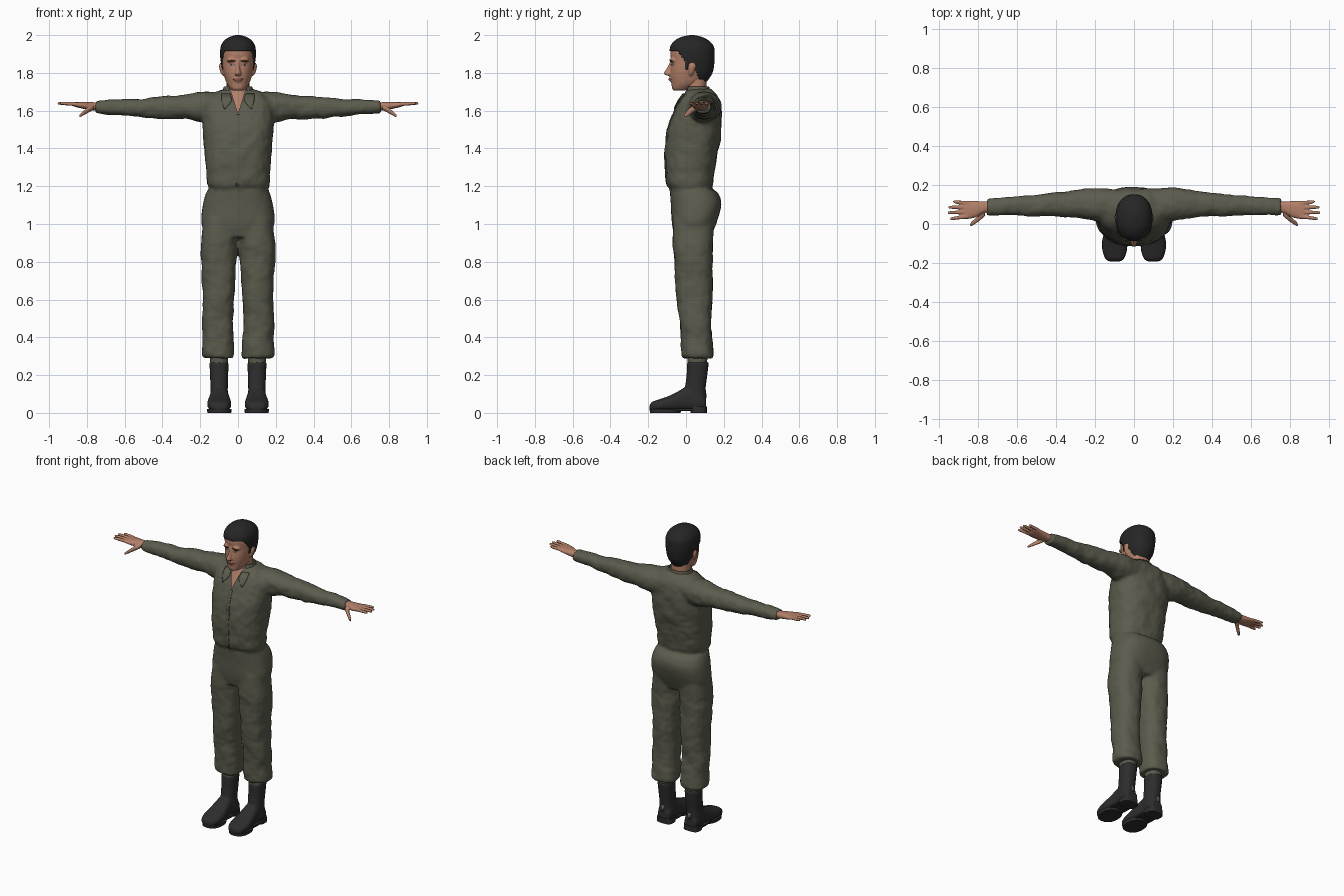
import bpy, bmesh, math
from mathutils import Vector, noise
from mathutils.bvhtree import BVHTree

if "Cube" in bpy.data.objects:
    bpy.data.objects.remove(bpy.data.objects["Cube"], do_unlink=True)


def material(name, rgb):
    m = bpy.data.materials.new(name)
    m.use_nodes = True
    m.diffuse_color = (*rgb, 1)
    bsdf = m.node_tree.nodes["Principled BSDF"]
    bsdf.inputs["Base Color"].default_value = (*rgb, 1)
    bsdf.inputs["Roughness"].default_value = 0.8
    return m


olive = material("olive cloth", (0.105, 0.105, 0.075))
skin = material("skin", (0.45, 0.215, 0.14))
black = material("black hair", (0.019, 0.019, 0.02))
leather = material("black leather", (0.026, 0.026, 0.027))
brown = material("dark brown", (0.06, 0.03, 0.02))
lip = material("lips", (0.28, 0.1, 0.075))
white = material("eye white", (0.5, 0.42, 0.37))
grey = material("grey patch", (0.13, 0.13, 0.12))
BOTH = (1, -1)


def spline(rows, steps):
    """Catmull-Rom interpolation between cross-section rows."""
    out = []
    for i in range(len(rows) - 1):
        a, b, c, d = (rows[max(0, min(len(rows) - 1, i + k))] for k in (-1, 0, 1, 2))
        for s in range(steps):
            t = s / steps
            out.append([0.5 * (2 * q + (r - p) * t + (2 * p - 5 * q + 4 * r - w) * t * t
                               + (3 * q - p - 3 * r + w) * t ** 3)
                        for p, q, r, w in zip(a, b, c, d)])
    return out + [list(rows[-1])]


def loft(bm, axis, rows, power=2.3, segs=32, steps=4, sides=(1,), caps=True):
    """Tube along an axis; each row is position, then low and high of both other axes."""
    for side in sides:
        rings = []
        for t, a0, a1, b0, b1 in spline(rows, steps):
            ring = []
            for k in range(segs):
                u = 2 * math.pi * k / segs
                c, s = math.cos(u), math.sin(u)
                a = (a0 + a1) / 2 + (a1 - a0) / 2 * math.copysign(abs(c) ** (2 / power), c)
                b = (b0 + b1) / 2 + (b1 - b0) / 2 * math.copysign(abs(s) ** (2 / power), s)
                x, y, z = {"x": (t, a, b), "y": (a, t, b), "z": (a, b, t)}[axis]
                ring.append(bm.verts.new((side * x, y, z)))
            rings.append(ring)
        for r, q in zip(rings, rings[1:]):
            for k in range(segs):
                n = (k + 1) % segs
                bm.faces.new((r[k], r[n], q[n], q[k]))
        if caps:
            bm.faces.new(rings[0])
            bm.faces.new(rings[-1])


def finish(name, bm, mat, voxel=0, relax=0):
    """Turn a bmesh into a smooth object, optionally fusing its overlapping parts."""
    bmesh.ops.recalc_face_normals(bm, faces=bm.faces[:])
    me = bpy.data.meshes.new(name)
    bm.to_mesh(me)
    bm.free()
    ob = bpy.data.objects.new(name, me)
    bpy.context.collection.objects.link(ob)
    if voxel:
        mod = ob.modifiers.new("fuse", "REMESH")
        mod.mode, mod.voxel_size = "VOXEL", voxel
        soft = ob.modifiers.new("relax", "SMOOTH")
        soft.factor, soft.iterations = 0.5, relax
        dg = bpy.context.evaluated_depsgraph_get()
        fused = bpy.data.meshes.new_from_object(ob.evaluated_get(dg))
        ob.modifiers.clear()
        ob.data = fused
    ob.data.materials.clear()
    ob.data.materials.append(mat)
    ob.data.shade_smooth()
    ob.data.set_sharp_from_angle(angle=math.radians(50))
    return ob


def surface(ob):
    """Search tree used to lay plates on an object."""
    bm = bmesh.new()
    bm.from_mesh(ob.data)
    tree = BVHTree.FromBMesh(bm)
    bm.free()
    return tree


def patch(name, tree, rows, mat, lift=0.002, sides=BOTH, cols=6, direction=1):
    """Thin plate laid on a surface; each row is height, left x, right x."""
    bm = bmesh.new()
    for side in sides:
        grid = []
        for z, x0, x1 in rows:
            line = []
            for k in range(cols + 1):
                x = side * (x0 + (x1 - x0) * k / cols)
                hit = tree.ray_cast(Vector((x, -direction, z)), Vector((0, direction, 0)))[0]
                line.append(bm.verts.new((x, (hit.y if hit else 0.0) - lift * direction, z)))
            grid.append(line)
        for r, q in zip(grid, grid[1:]):
            for k in range(cols):
                bm.faces.new((r[k], r[k + 1], q[k + 1], q[k]))
    thicken(finish(name, bm, mat), .004, 0)


def thicken(ob, depth, offset=-1):
    mod = ob.modifiers.new("thickness", "SOLIDIFY")
    mod.thickness, mod.offset = depth, offset


def oval(cx, cz, rx, rz, n=6):
    angles = [math.pi * (i / n - 0.5) * 0.96 for i in range(n + 1)]
    return [(cz + rz * math.sin(a), cx - rx * math.cos(a), cx + rx * math.cos(a)) for a in angles]


# Overalls: trunk, legs and sleeves fused into one garment
bm = bmesh.new()
trunk = [(.93, .15, -.06, .13), (1.0, .192, -.075, .16), (1.1, .186, -.08, .187), (1.16, .17, -.085, .17),
         (1.19, .158, -.088, .135), (1.21, .166, -.102, .142), (1.3, .172, -.11, .156), (1.4, .18, -.11, .172),
         (1.5, .187, -.097, .186), (1.6, .19, -.064, .187), (1.66, .175, -.035, .175), (1.7, .12, 0, .145),
         (1.715, .075, .015, .125)]
loft(bm, "z", [(z, -w, w, f, b) for z, w, f, b in trunk], 2.5, 48)
loft(bm, "z", [(.29, .024, .182, -.015, .143), (.31, .021, .192, -.022, .146), (.4, .024, .186, -.028, .138),
               (.5, .026, .19, -.036, .132), (.6, .022, .184, -.05, .138), (.7, .016, .19, -.056, .14),
               (.8, .01, .196, -.062, .14), (.9, .004, .196, -.07, .142), (1.03, .002, .18, -.068, .15)],
     2.4, 40, sides=BOTH)
loft(bm, "x", [(.1, .0, .18, 1.54, 1.7), (.2, .015, .185, 1.54, 1.698), (.28, .03, .177, 1.555, 1.685),
               (.4, .04, .162, 1.555, 1.675), (.5, .04, .15, 1.565, 1.665), (.62, .042, .14, 1.575, 1.66),
               (.74, .044, .133, 1.585, 1.655), (.755, .047, .13, 1.588, 1.652)], 2.2, 32, sides=BOTH)
overalls = finish("overalls", bm, olive, 0.01, 4)

# Soft cloth folds, then the V-shaped neck opening
bm = bmesh.new()
bm.from_mesh(overalls.data)
for v in bm.verts:
    p = v.co
    fold = noise.noise(Vector((p.x * 14, p.y * 9, p.z * 13))) + .5 * noise.noise(p * 32)
    calm = .3 if .9 < p.z < 1.18 and abs(p.x) < .25 else 1
    v.co = p + v.normal * fold * .006 * calm
for side in BOTH:
    front = [f for f in bm.faces if f.calc_center_median().z > 1.55 and f.calc_center_median().y < .06
             and abs(f.calc_center_median().x) < .1]
    geom = front + list({e for f in front for e in f.edges}) + list({v for f in front for v in f.verts})
    bmesh.ops.bisect_plane(bm, geom=geom, dist=1e-5, plane_co=(0, 0, 1.585), plane_no=(side, 0, -.314))
opening = [f for f in bm.faces if f.calc_center_median().y < .05
           and abs(f.calc_center_median().x) < (f.calc_center_median().z - 1.585) * .314]
bmesh.ops.delete(bm, geom=opening, context="FACES")
bm.to_mesh(overalls.data)
bm.free()
cloth = surface(overalls)

# Collar: standing band and two front flaps
bm = bmesh.new()
loft(bm, "z", [(1.67, -.095, .095, -.02, .145), (1.7, -.083, .083, -.01, .132), (1.728, -.075, .075, 0, .122)],
     2.2, 48, caps=False)
gap = [f for f in bm.faces if f.calc_center_median().y < .02 and abs(f.calc_center_median().x) < .05]
bmesh.ops.delete(bm, geom=gap, context="FACES")
thicken(finish("collar_band", bm, olive), .008)
patch("collar_flaps", cloth, [(1.61, .068, .074), (1.63, .05, .08), (1.655, .032, .086), (1.69, .042, .088)],
      olive, .006)
patch("front_placket", cloth, [(1.2 + .02 * i, -.009, .009) for i in range(20)], olive, .001, (1,))

# Neck and chest
bm = bmesh.new()
loft(bm, "z", [(1.54, -.075, .075, -.07, .1), (1.6, -.075, .075, -.05, .11), (1.66, -.066, .066, -.02, .112),
               (1.71, -.06, .06, .0, .108), (1.78, -.06, .06, -.005, .108)])
finish("neck", bm, skin)

# Head with nose, brow, lips and ears
bm = bmesh.new()
skull = [(1.706, .028, -.064, -.01), (1.718, .042, -.074, .03), (1.745, .06, -.077, .08), (1.78, .072, -.083, .115),
         (1.82, .081, -.082, .132), (1.86, .085, -.078, .138), (1.9, .085, -.083, .138), (1.94, .08, -.075, .132),
         (1.97, .06, -.045, .105), (1.984, .03, -.01, .07)]
loft(bm, "z", [(z, -w, w, f, b) for z, w, f, b in skull], 2.2, 48)
ridge = [(1.784, .011, -.09, -.06), (1.79, .018, -.112, -.06), (1.8, .016, -.117, -.06), (1.825, .01, -.102, -.06),
         (1.85, .009, -.088, -.06), (1.87, .014, -.084, -.06)]
loft(bm, "z", [(z, -w, w, f, b) for z, w, f, b in ridge], 2, 16)
loft(bm, "z", [(1.75, -.02, .02, -.08, -.05), (1.766, -.026, .026, -.091, -.05), (1.782, -.018, .018, -.084, -.05)], 2, 16)
loft(bm, "z", [(1.856, .012, .05, -.078, -.04), (1.866, .008, .06, -.087, -.03), (1.88, .012, .05, -.08, -.04)],
     2, 16, sides=BOTH)
loft(bm, "z", [(1.785, .07, .083, .018, .03), (1.8, .07, .092, .014, .04), (1.83, .075, .1, .012, .052),
               (1.848, .075, .097, .016, .05), (1.855, .078, .09, .024, .042)], 2, 16, sides=BOTH)
face = surface(finish("head", bm, skin, .0045, 3))

# Painted face details
patch("eye_whites", face, oval(.033, 1.843, .014, .005), white, .0)
patch("irises", face, oval(.033, 1.843, .0055, .005), brown, .001)
patch("eyebrows", face, oval(.035, 1.864, .021, .0045), brown, .0)
patch("mouth", face, oval(0, 1.766, .025, .006), lip, .0, (1,))


# Hair: cap trimmed along the hairline
def hairline(y):
    if y < -.045:
        return 1.915
    if y < -.005:
        return 1.915 - (y + .045) * 1.3
    if y < .014:
        return 1.82
    return 1.845 if y < .048 else max(1.755, 1.82 - (y - .048) * 2.2)


bm = bmesh.new()
cap = [(1.755, .058, -.06, .112), (1.8, .08, -.08, .14), (1.85, .09, -.085, .15), (1.9, .095, -.087, .152),
       (1.94, .091, -.083, .147), (1.97, .074, -.06, .122), (1.99, .046, -.025, .085), (2.0, .012, .02, .045)]
loft(bm, "z", [(z, -w, w, f, b) for z, w, f, b in cap], 2.2, 96, 8)
trim = [f for f in bm.faces if f.calc_center_median().z < hairline(f.calc_center_median().y)]
bmesh.ops.delete(bm, geom=trim, context="FACES")
thicken(finish("hair", bm, black), .012)

# Hands: palm, four fingers and thumb
bm = bmesh.new()
loft(bm, "x", [(.73, .06, .118, 1.6, 1.642), (.77, .056, .115, 1.602, 1.645), (.81, .035, .118, 1.608, 1.646),
               (.85, .026, .12, 1.617, 1.646), (.872, .028, .118, 1.623, 1.645)], 2.4, 24, sides=BOTH)
for base, tip, reach in ((.108, .114, .928), (.085, .086, .952), (.062, .058, .955), (.038, .027, .943)):
    mid = (base + tip) / 2
    loft(bm, "x", [(.85, base - .011, base + .011, 1.623, 1.645), (.9, mid - .0095, mid + .0095, 1.627, 1.647),
                   (reach - .008, tip - .008, tip + .008, 1.631, 1.647), (reach, tip - .004, tip + .004, 1.635, 1.643)],
         2, 12, sides=BOTH)
loft(bm, "x", [(.765, .04, .075, 1.604, 1.63), (.79, .018, .05, 1.59, 1.622), (.815, .0, .028, 1.576, 1.602),
               (.835, -.012, .01, 1.566, 1.584), (.841, -.011, .0, 1.567, 1.576)], 2, 14, sides=BOTH)
finish("hands", bm, skin, .0045, 2)

# Cuffs of the inner trousers above the boots
bm = bmesh.new()
loft(bm, "z", [(.24, .055, .145, .01, .11), (.32, .05, .15, .005, .115)], sides=BOTH)
finish("inner_cuffs", bm, olive)

# Boots: shaft fused with foot
bm = bmesh.new()
loft(bm, "z", [(.03, .052, .145, .0, .108), (.08, .053, .147, .0, .106), (.13, .054, .146, -.005, .104),
               (.2, .052, .148, .003, .113), (.262, .05, .151, .006, .12), (.27, .054, .147, .01, .116)], sides=BOTH)
loft(bm, "y", [(-.193, .075, .125, .014, .04), (-.18, .052, .146, .01, .058), (-.14, .037, .161, .01, .072),
               (-.09, .036, .162, .01, .09), (-.04, .043, .155, .01, .115), (.01, .05, .148, .01, .14),
               (.07, .05, .148, .01, .12), (.105, .06, .138, .012, .08)], 2.6, sides=BOTH)
boots = finish("boots", bm, leather, .007, 4)
patch("heel_patches", surface(boots), [(.08, .09, .11), (.12, .09, .11)], grey, .001, direction=-1)

# Soles and heels
bm = bmesh.new()
loft(bm, "z", [(0, .036, .162, -.19, -.03), (.02, .034, .164, -.193, -.02)], 2.3, sides=BOTH)
loft(bm, "z", [(.012, .046, .154, -.1, .1), (.024, .046, .154, -.1, .1)], 2.6, sides=BOTH)
loft(bm, "z", [(0, .045, .153, .025, .11), (.035, .046, .152, .02, .11)], 3.2, sides=BOTH)
finish("soles", bm, leather)
